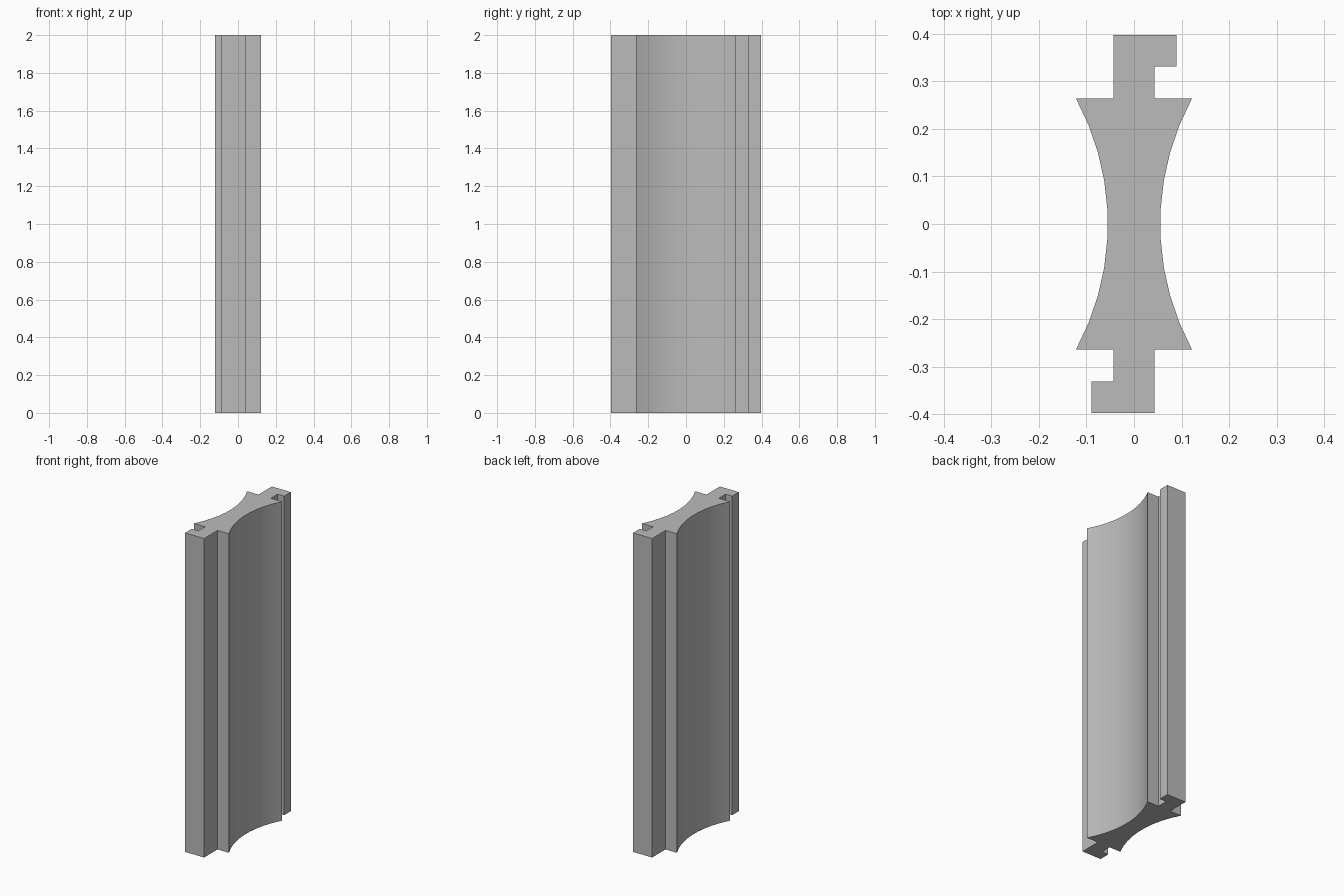
import bpy, bmesh, math

if "Cube" in bpy.data.objects:
    bpy.data.objects.remove(bpy.data.objects["Cube"])

HEIGHT = 2.0
TIP_X, TIP_Y, WAIST = 0.122, 0.264, 0.055   # flared tips and narrow waist
STEM, HOOK = 0.043, 0.089                   # tongue half width, hook reach
END_Y, HOOK_Y = 0.397, 0.331
SEGMENTS = 9

# Concave side, running from the front tip to the back tip
sag = TIP_X - WAIST
radius = (TIP_Y ** 2 + sag ** 2) / (2 * sag)
sweep = math.asin(TIP_Y / radius)
half = []
for i in range(SEGMENTS + 1):
    a = sweep * (2 * i / SEGMENTS - 1)
    half.append((WAIST + radius - radius * math.cos(a), radius * math.sin(a)))

# Back tongue with its hook
half += [(STEM, TIP_Y), (STEM, HOOK_Y), (HOOK, HOOK_Y), (HOOK, END_Y),
         (-STEM, END_Y), (-STEM, TIP_Y)]

# The other half is the same outline turned by 180 degrees
outline = half + [(-x, -y) for x, y in half]

# Extrude the cross-section upwards
bm = bmesh.new()
base = bm.faces.new([bm.verts.new((x, y, 0)) for x, y in outline])
ext = bmesh.ops.extrude_face_region(bm, geom=[base], use_keep_orig=True)
top = [g for g in ext["geom"] if isinstance(g, bmesh.types.BMVert)]
bmesh.ops.translate(bm, verts=top, vec=(0, 0, HEIGHT))
bmesh.ops.recalc_face_normals(bm, faces=bm.faces)
mesh = bpy.data.meshes.new("interlocking_panel")
bm.to_mesh(mesh)
bm.free()

panel = bpy.data.objects.new("interlocking_panel", mesh)
bpy.context.collection.objects.link(panel)
grey = bpy.data.materials.new("plain grey")
grey.diffuse_color = (0.5, 0.5, 0.5, 1)
grey.use_nodes = True
grey.node_tree.nodes["Principled BSDF"].inputs["Base Color"].default_value = grey.diffuse_color
mesh.materials.append(grey)

# Smooth curve, crisp corners
bpy.context.view_layer.objects.active = panel
panel.select_set(True)
bpy.ops.object.shade_smooth_by_angle(angle=math.radians(30))
